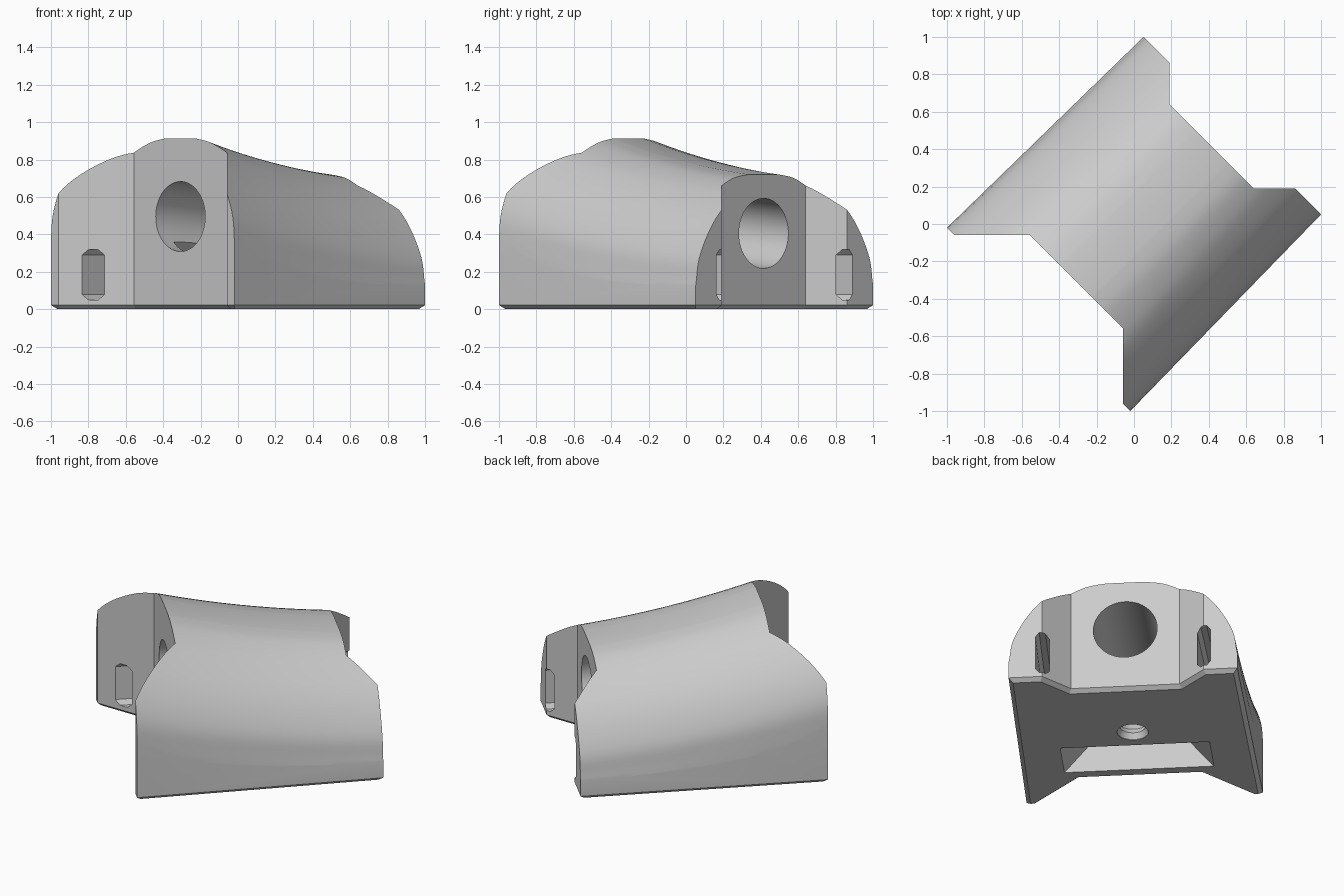
import bpy, bmesh, math
from mathutils import Matrix, Vector

cube = bpy.data.objects.get("Cube")
if cube:
    bpy.data.objects.remove(cube, do_unlink=True)

grey = bpy.data.materials.new("light grey")
grey.use_nodes = True
grey.diffuse_color = (0.6, 0.6, 0.6, 1)
grey.node_tree.nodes["Principled BSDF"].inputs["Base Color"].default_value = (0.6, 0.6, 0.6, 1)


def finish(name, bm):
    bmesh.ops.recalc_face_normals(bm, faces=bm.faces)
    mesh = bpy.data.meshes.new(name)
    bm.to_mesh(mesh)
    bm.free()
    mesh.materials.append(grey)
    obj = bpy.data.objects.new(name, mesh)
    bpy.context.collection.objects.link(obj)
    return obj


def loft(name, rings):
    """Closed solid through a list of equal-length rings, capped at both ends."""
    bm = bmesh.new()
    loops = [[bm.verts.new(p) for p in ring] for ring in rings]
    n = len(loops[0])
    for a, b in zip(loops, loops[1:]):
        for i in range(n):
            j = (i + 1) % n
            bm.faces.new((a[i], a[j], b[j], b[i]))
    bm.faces.new(loops[0])
    bm.faces.new(loops[-1])
    return finish(name, bm)


def smooth_curve(points, steps=4):
    """Catmull-Rom curve through the points."""
    pts = [Vector(p) for p in points]
    pts = [pts[0]] + pts + [pts[-1]]
    out = []
    for a, b, c, d in zip(pts, pts[1:], pts[2:], pts[3:]):
        for k in range(steps):
            t = k / steps
            out.append(0.5 * (2 * b + (c - a) * t + (2 * a - 5 * b + 4 * c - d) * t ** 2
                              + (3 * b - a - 3 * c + d) * t ** 3))
    return out + [pts[-1]]


def boolean(target, tool, operation):
    mod = target.modifiers.new(tool.name, "BOOLEAN")
    mod.operation = operation
    mod.solver = "EXACT"
    mod.object = tool
    bpy.context.view_layer.objects.active = target
    bpy.ops.object.modifier_apply(modifier=mod.name)
    bpy.data.objects.remove(tool, do_unlink=True)


# Curved hull: tall front section blended into the low back section
front = smooth_curve([(.70, -.1), (.698, .18), (.693, .37), (.68, .5), (.636, .62), (.56, .74),
                      (.45, .86), (.354, .923), (.22, .978), (.11, 1.0)])
back = smooth_curve([(.69, -.1), (.68, .06), (.665, .16), (.645, .27), (.58, .40), (.5, .505),
                     (.40, .592), (.318, .647), (.22, .69), (.11, .707)])
START, END = -.721, .744
rings = []
for i in range(29):
    t = -.04 + 1.08 * i / 28
    w = t + .64 * t * (1 - t)
    u = START + (END - START) * t
    half = [f.lerp(b, w) for f, b in zip(front, back)]
    rings.append([(u, p.x, p.y) for p in half] + [(u, -p.x, p.y) for p in reversed(half)])
body = loft("bracket_body", rings)

# Plan outline with flared recesses at both ends and a chamfered foot
side = [(START, .693), (START, .636), (-.435, .352), (.587, .318), (.744, .474), (.744, .671)]
outline = [side[0], side[5], side[4], side[3]]
outline += [(u, -v) for u, v in reversed(outline)]
outline += [(u, -v) for u, v in side[:3]][1:] + [side[2], side[1]]
bm = bmesh.new()
base = bm.faces.new([bm.verts.new((u, v, .022)) for u, v in outline])
top = bmesh.ops.extrude_face_region(bm, geom=[base], use_keep_orig=True)["geom"]
bmesh.ops.translate(bm, vec=(0, 0, 1.3), verts=[g for g in top if isinstance(g, bmesh.types.BMVert)])
bmesh.ops.recalc_face_normals(bm, faces=bm.faces)
bmesh.ops.inset_region(bm, faces=[base], thickness=.025, use_even_offset=True)
for v in base.verts:
    v.co.z = 0
boolean(body, finish("plan_shape", bm), "INTERSECT")

# Long bore, tilted down towards the back
angles = [2 * math.pi * i / 64 for i in range(64)]
bore = loft("bore_cutter", [[(u, .187 * math.cos(a), .457 - .088 * u + .187 * math.sin(a))
                             for a in angles] for u in (-1, 1)])
boolean(body, bore, "DIFFERENCE")

# Strap slots with chamfered ends, one along each side
for sign in (1, -1):
    shape = [(-.041, .078), (-.018, .05), (.018, .05), (.041, .078),
             (.041, .29), (.018, .318), (-.018, .318), (-.041, .29)]
    slot = loft("slot_cutter", [[(u, sign * (.491 - .024 * u) + y, z) for y, z in shape]
                                for u in (-1, 1)])
    boolean(body, slot, "DIFFERENCE")

# Tapered pocket under the bore
pocket = loft("pocket_cutter", [[(-.35, v, z), (-.065, v, z), (-.065, -v, z), (-.35, -v, z)]
                                for v, z in ((.48, -.05), (.14, .36))])
boolean(body, pocket, "DIFFERENCE")

# Ridged screw hole from the underside into the bore
ridges = [(.094 if i % 2 else .076, -.03 + .035 * i) for i in range(13)]
screw = loft("screw_cutter", [[(.085 + r * math.cos(a), r * math.sin(a), z) for a in angles[::2]]
                              for r, z in ridges])
boolean(body, screw, "DIFFERENCE")

# Turn the part diagonally and smooth the curved faces
body.data.transform(Matrix.Rotation(math.radians(45), 4, "Z"))
bpy.ops.object.select_all(action="DESELECT")
body.select_set(True)
bpy.context.view_layer.objects.active = body
bpy.ops.object.shade_smooth_by_angle(angle=math.radians(25))
